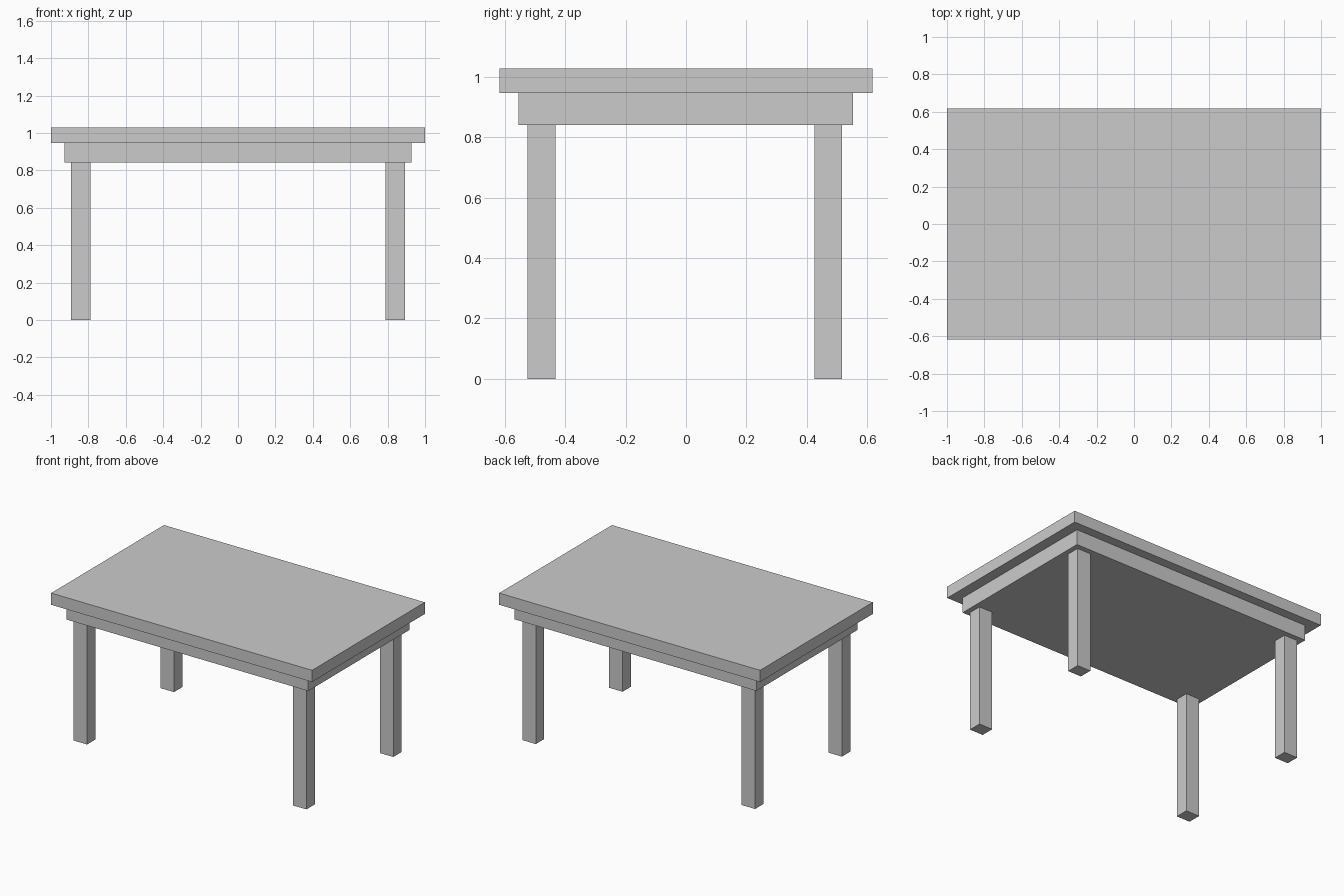
import bpy

if "Cube" in bpy.data.objects:
    bpy.data.objects.remove(bpy.data.objects["Cube"])


def box(name, x, y, z):
    """Box spanning the given (min, max) ranges."""
    spans = (x, y, z)
    bpy.ops.mesh.primitive_cube_add(size=1, location=[(a + b) / 2 for a, b in spans])
    obj = bpy.context.object
    obj.name = name
    obj.scale = [b - a for a, b in spans]
    bpy.ops.object.transform_apply(location=False, rotation=False, scale=True)
    return obj


TOP_Z, TOP_UNDERSIDE, APRON_UNDERSIDE = 1.028, 0.947, 0.841

# Tabletop slab and the solid apron beneath it
box("tabletop", (-1, 1), (-0.617, 0.617), (TOP_UNDERSIDE, TOP_Z))
box("apron", (-0.927, 0.927), (-0.555, 0.553), (APRON_UNDERSIDE, TOP_UNDERSIDE))

# Four square legs
for side, x in (("left", (-0.892, -0.789)), ("right", (0.789, 0.892))):
    for end, y in (("front", (-0.525, -0.433)), ("back", (0.426, 0.517))):
        box(f"{end}_{side}_leg", x, y, (0, APRON_UNDERSIDE))
